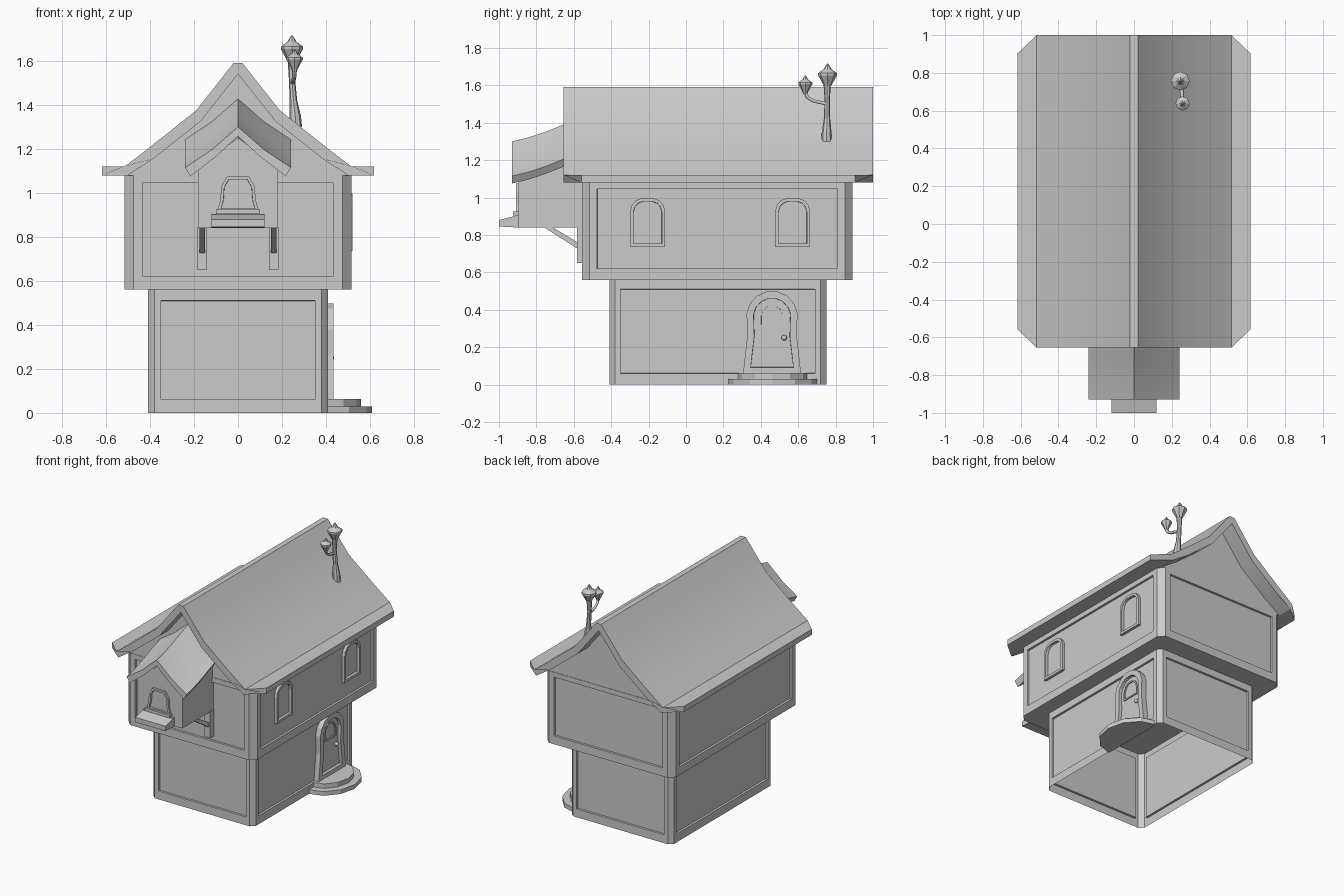
import bpy, bmesh
from math import sin, cos, pi

if "Cube" in bpy.data.objects:
    bpy.data.objects.remove(bpy.data.objects["Cube"])


def finish(bm, name, smooth=None):
    me = bpy.data.meshes.new(name)
    bm.to_mesh(me)
    bm.free()
    ob = bpy.data.objects.new(name, me)
    bpy.context.collection.objects.link(ob)
    if smooth:
        bpy.ops.object.select_all(action='DESELECT')
        ob.select_set(True)
        bpy.context.view_layer.objects.active = ob
        bpy.ops.object.shade_smooth_by_angle(angle=smooth)
    return ob


def loft(rings, caps=(True, True)):
    """Skin matching rings of points; returns the bmesh and its last cap."""
    bm = bmesh.new()
    vs = [[bm.verts.new(p) for p in r] for r in rings]
    n = len(rings[0])
    for a, b in zip(vs, vs[1:]):
        for i in range(n):
            j = (i + 1) % n
            bm.faces.new((a[i], a[j], b[j], b[i]))
    if caps[0]:
        bm.faces.new(vs[0][::-1])
    end = bm.faces.new(vs[-1]) if caps[1] else None
    bmesh.ops.recalc_face_normals(bm, faces=bm.faces)
    bm.normal_update()
    return bm, end


def mirror(half):
    """Complete a right-hand half profile, skipping points on the axis."""
    return half + [(-u, z) for u, z in reversed(half) if abs(u) > 1e-6]


def box(name, x0, x1, y0, y1, z0, z1):
    plan = [(x0, y0), (x1, y0), (x1, y1), (x0, y1)]
    return finish(loft([[(x, y, z) for x, y in plan] for z in (z0, z1)])[0], name)


def storey(name, hx, y0, y1, z0, z1, c, margin, p0, p1, caps):
    plan = [(hx - c, y0), (hx, y0 + c), (hx, y1 - c), (hx - c, y1),
            (c - hx, y1), (-hx, y1 - c), (-hx, y0 + c), (c - hx, y0)]
    bm, _ = loft([[(x, y, z) for x, y in plan] for z in (z0, z1)], caps)
    walls = [f for f in bm.faces if abs(f.normal.z) < .1 and f.calc_area() > .2]
    bmesh.ops.inset_individual(bm, faces=walls, thickness=margin, use_even_offset=True)
    for f in walls:
        for v in f.verts:
            v.co.z = p0 if v.co.z < (z0 + z1) / 2 else p1
    bmesh.ops.inset_individual(bm, faces=walls, thickness=.001, depth=-.015)
    return finish(bm, name)


def arch(name, half, place, d0, d1, border, recess):
    """Arched frame with a sunken middle; place maps (u, z, depth) to space."""
    pts = mirror(half)
    bm, front = loft([[place(u, z, d) for u, z in pts] for d in (d0, d1)])
    bmesh.ops.inset_individual(bm, faces=[front], thickness=border, use_even_offset=True)
    bmesh.ops.inset_individual(bm, faces=[front], thickness=.001, depth=-recess)
    return finish(bm, name)


def turned(name, profile, n=8):
    rings = [[(x + r * cos(2 * pi * i / n), y + r * sin(2 * pi * i / n), z)
              for i in range(n)] for x, y, z, r in profile]
    return finish(loft(rings)[0], name)


# Panelled storeys; the lower one is an open shell
storey("lower_storey", .41, -.41, .75, 0, .56, .03, .03, .06, .51, (False, False))
storey("upper_storey", .515, -.555, .89, .56, 1.08, .04, .04, .62, 1.045, (True, True))

# Gable wall filling the roof
inner = [(.5, 1.08), (.385, 1.155), (.17, 1.325), (0, 1.54)]
gable = mirror(inner)
finish(loft([[(x, y, z) for x, z in gable] for y in (-.552, .887)])[0], "gable_walls")

# Main roof: flared shell with clipped eave corners
outer = [(.02, 1.59), (.19, 1.375), (.41, 1.2), (.515, 1.12), (.617, 1.12), (.617, 1.08)]
right = outer + inner
ring = right + [(-x, z) for x, z in reversed(right) if x > 0]
roof_rings = [[(x, y + (s * .097 if abs(x) > .6 else 0), z) for x, z in ring]
              for y, s in ((-.655, 1), (1, -1))]
finish(loft(roof_rings)[0], "main_roof", smooth=.5)

# Oriel bay on the front, its walls rising with its roof
bay = [(.182, .84), (.182, 1.115), (0, 1.25), (-.182, 1.115), (-.182, .84)]
finish(loft([[(x, y, z + (rise if z > 1 else 0)) for x, z in bay]
             for y, rise in ((-.895, 0), (-.78, .04), (-.655, .085), (-.54, .125))])[0], "bay_walls")

# Bay roof: swept slab curving down to the front
slab = [(0, 1.3), (.12, 1.195), (.24, 1.115), (.217, 1.075), (.1, 1.165), (0, 1.258),
        (-.1, 1.165), (-.217, 1.075), (-.24, 1.115), (-.12, 1.195)]
finish(loft([[(x, y, z + rise) for x, z in slab]
             for y, rise in ((-.93, 0), (-.84, .022), (-.75, .052), (-.655, .09), (-.545, .13))])[0],
       "bay_roof", smooth=.5)

# Bay window, ledges and sill
arch("bay_window", [(.095, .915), (.08, .97), (.076, 1.03), (.05, 1.075)],
     lambda u, z, d: (u, d, z), -.88, -.91, .014, .02)
box("bay_window_rail", -.1, .1, -.925, -.89, .905, .925)
box("bay_window_ledge", -.12, .12, -.915, -.89, .84, .905)
sill = [(-.9, .84), (-1, .845), (-1, .88), (-.9, .905)]
finish(loft([[(x, y, z) for y, z in sill] for x in (-.12, .12)])[0], "bay_sill")

# Brackets below the bay
strut = [(-.765, .845), (-.72, .845), (-.57, .755), (-.57, .72)]
for s, side in ((-1, "left"), (1, "right")):
    a, b = sorted((s * .14, s * .185))
    box("bracket_post_" + side, a, b, -.582, -.54, .65, .845)
    finish(loft([[(s * x, y, z) for y, z in strut] for x in (.151, .175)])[0],
           "bracket_strut_" + side)

# Arched windows on the right side
pane = [(.094, .735), (.094, .925), (.084, .96), (.062, .985), (.03, .997)]
for i, yc in enumerate((-.205, .57)):
    arch(f"side_window_{i + 1}", pane, lambda u, z, d: (d, yc + u, z), .49, .52, .018, .02)

# Door with frame, small window and knob
DY = .46
side = lambda u, z, d: (d, DY + u, z)
arch("door", [(.155, .055), (.145, .15), (.132, .26), (.136, .38), (.12, .43), (.08, .475), (.03, .497)],
     side, .38, .433, .037, .022)
arch("door_window", [(.068, .31), (.068, .37), (.05, .412), (.02, .43)], side, .4, .418, .01, .012)
bm = bmesh.new()
bmesh.ops.create_icosphere(bm, subdivisions=2, radius=.015)
bmesh.ops.translate(bm, verts=bm.verts, vec=(.422, .525, .25))
finish(bm, "door_knob", smooth=.8)

# Rounded entrance steps
for name, rx, ry, z0, z1 in (("lower_step", .21, .24, 0, .03), ("upper_step", .16, .188, .03, .062)):
    plan = [(.4 + rx * sin(pi * i / 6), DY + .003 - ry * cos(pi * i / 6)) for i in range(7)]
    finish(loft([[(x, y, z) for x, y in plan] for z in (z0, z1)])[0], name)

# Chimney pipes with capped heads
turned("chimney_pipe", [(.263, .752, 1.3, .028), (.26, .752, 1.35, .026), (.252, .754, 1.42, .017),
                        (.245, .755, 1.52, .014), (.245, .755, 1.6, .019)])


def head(name, x, y, z, k):
    turned(name, [(x, y, z + k * h, k * r) for h, r in
                  ((0, .02), (.055, .05), (.067, .05), (.087, .022), (.1, .014), (.118, .003))])


head("chimney_head", .245, .757, 1.598, 1)
head("small_chimney_head", .257, .638, 1.565, .75)
turned("small_chimney_neck", [(.257, .638, 1.55, .01), (.257, .638, 1.567, .015)])

cu = bpy.data.curves.new("small_chimney_arm", 'CURVE')
cu.dimensions = '3D'
cu.bevel_depth, cu.bevel_resolution, cu.use_fill_caps = .01, 1, True
path = [(.257, .638, 1.56), (.256, .65, 1.535), (.254, .68, 1.517), (.248, .755, 1.5)]
sp = cu.splines.new('POLY')
sp.points.add(len(path) - 1)
for p, co in zip(sp.points, path):
    p.co = (*co, 1)
arm = bpy.data.objects.new("small_chimney_arm", cu)
bpy.context.collection.objects.link(arm)
bpy.ops.object.select_all(action='DESELECT')
arm.select_set(True)
bpy.context.view_layer.objects.active = arm
bpy.ops.object.convert(target='MESH')
